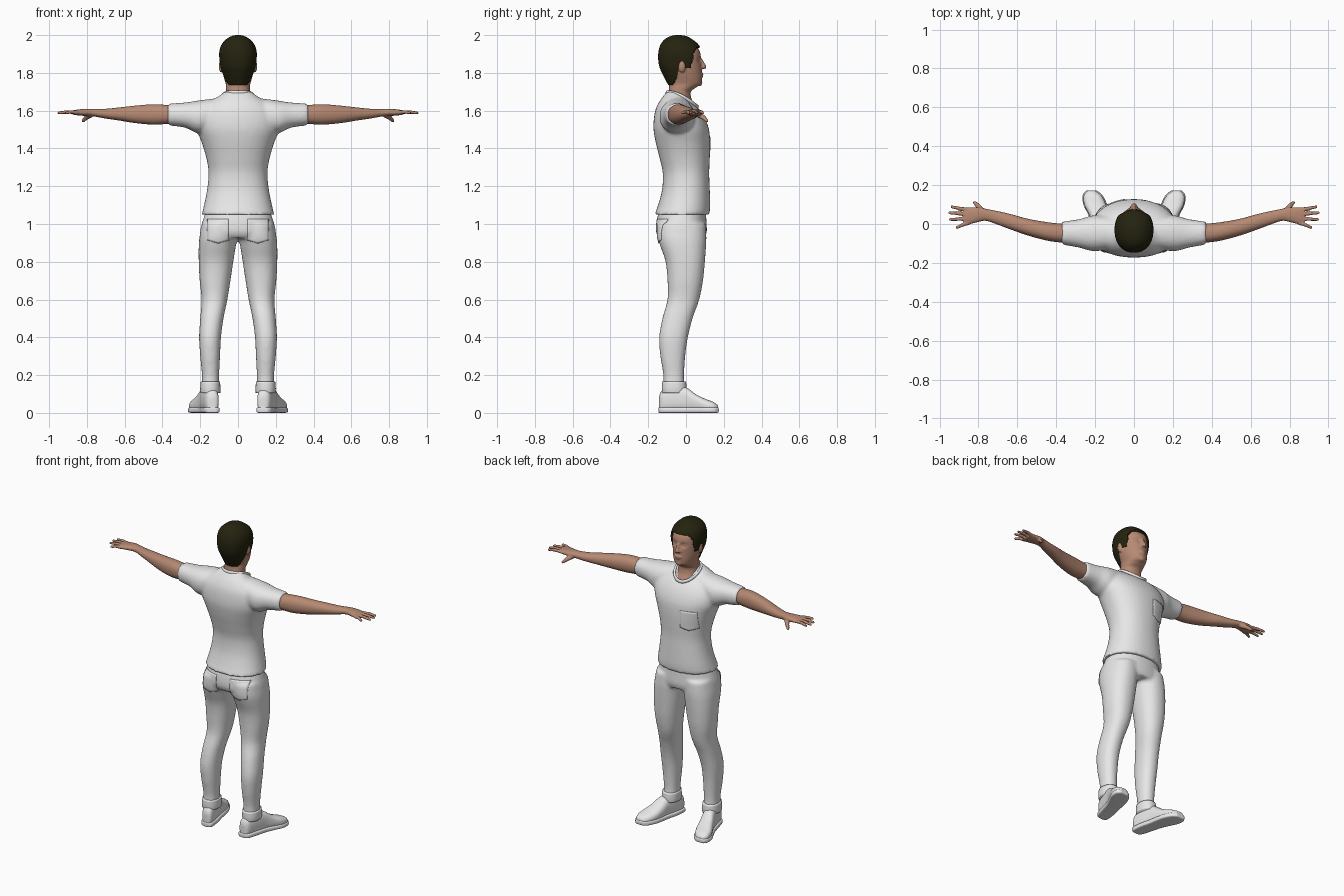
import bpy, bmesh, math
from mathutils import Vector, Matrix

cube = bpy.data.objects.get("Cube")
if cube:
    bpy.data.objects.remove(cube, do_unlink=True)


def material(name, rgb):
    m = bpy.data.materials.new(name)
    m.use_nodes = True
    m.diffuse_color = (*rgb, 1)
    m.node_tree.nodes["Principled BSDF"].inputs["Base Color"].default_value = (*rgb, 1)
    return m


cloth = material("pale grey cloth", (0.8, 0.8, 0.8))
skin = material("warm skin", (0.47, 0.25, 0.17))
dark_hair = material("dark brown hair", (0.018, 0.017, 0.005))


def spline(rows, steps):
    """Catmull-Rom rows passing through the given rows."""
    rows = [Vector(r) for r in rows]
    out = []
    for i in range(len(rows) - 1):
        p0, p1, p2, p3 = (rows[min(max(i + k, 0), len(rows) - 1)] for k in (-1, 0, 1, 2))
        for s in range(steps):
            t = s / steps
            out.append(p1 + 0.5 * t * (p2 - p0 + t * (2 * p0 - 5 * p1 + 4 * p2 - p3
                                                      + t * (3 * p1 - p0 - 3 * p2 + p3))))
    return out + [rows[-1]]


def skin_rings(bm, rings):
    vs = [[bm.verts.new(p) for p in ring] for ring in rings]
    n = len(vs[0])
    for a, b in zip(vs, vs[1:]):
        for k in range(n):
            bm.faces.new((a[k], a[(k + 1) % n], b[(k + 1) % n], b[k]))
    bm.faces.new(vs[0])
    bm.faces.new(vs[-1])
    return [v for ring in vs for v in ring]


def loft(bm, rows, axis="z", segs=40, power=2.2, steps=5):
    """Rows hold the place on the axis, then the bounds on the other two axes."""
    order = {"x": (0, 1, 2), "y": (1, 0, 2), "z": (2, 0, 1)}[axis]
    rings = []
    for t, a0, a1, b0, b1 in spline(rows, steps):
        ring = []
        for k in range(segs):
            c, s = math.cos(math.tau * k / segs), math.sin(math.tau * k / segs)
            p = Vector((0, 0, 0))
            p[order[0]] = t
            p[order[1]] = (a0 + a1 + (a1 - a0) * math.copysign(abs(c) ** (2 / power), c)) / 2
            p[order[2]] = (b0 + b1 + (b1 - b0) * math.copysign(abs(s) ** (2 / power), s)) / 2
            ring.append(p)
        rings.append(ring)
    return skin_rings(bm, rings)


def centred(rows):
    return [(z, -w, w, y0, y1) for z, w, y0, y1 in rows]


def blob(bm, place, size):
    bmesh.ops.create_uvsphere(bm, u_segments=16, v_segments=10, radius=1,
                              matrix=Matrix.Translation(place) @ Matrix.Diagonal((*size, 1)))


def finger(bm, points, r0, r1):
    pts = [Vector(p) for p in points]
    rings = []
    for i, p in enumerate(pts):
        q = (pts[min(i + 1, len(pts) - 1)] - pts[max(i - 1, 0)]).to_track_quat("Z", "Y")
        r = r0 + (r1 - r0) * i / (len(pts) - 1)
        rings.append([p + q @ Vector((r * math.cos(a), r * math.sin(a), 0))
                      for a in (math.tau * k / 12 for k in range(12))])
    skin_rings(bm, rings)
    blob(bm, pts[-1], (r1, r1, r1))


def mirror(bm):
    bmesh.ops.mirror(bm, geom=bm.verts[:] + bm.edges[:] + bm.faces[:], axis="X", merge_dist=0)


def finish(name, bm, mat, voxel=0, smooth=0):
    bmesh.ops.recalc_face_normals(bm, faces=bm.faces)
    me = bpy.data.meshes.new(name)
    bm.to_mesh(me)
    bm.free()
    me.materials.append(mat)
    me.polygons.foreach_set("use_smooth", [True] * len(me.polygons))
    ob = bpy.data.objects.new(name, me)
    bpy.context.collection.objects.link(ob)
    if voxel:
        rm = ob.modifiers.new("blend", "REMESH")
        rm.mode, rm.voxel_size, rm.use_smooth_shade = "VOXEL", voxel, True
        sm = ob.modifiers.new("soften", "SMOOTH")
        sm.factor, sm.iterations = 0.5, smooth
    return ob


def pocket(name, target, x, z, w, h, side):
    """Thin patch draped on a garment from the front or back."""
    bm = bmesh.new()
    bmesh.ops.create_grid(bm, x_segments=12, y_segments=12, size=0.5)
    for v in bm.verts:
        px, pz = v.co.x, v.co.y
        point = 0.15 * (0.5 - pz) * (1 - 2 * abs(px))
        v.co = (x + w * px, side * 0.4, z + h * (pz - point))
    ob = finish(name, bm, cloth)
    sw = ob.modifiers.new("drape", "SHRINKWRAP")
    sw.target, sw.wrap_method, sw.offset = target, "PROJECT", 0.001
    sw.use_project_y, sw.wrap_mode = True, "ABOVE_SURFACE"
    sw.use_positive_direction, sw.use_negative_direction = side < 0, side > 0
    so = ob.modifiers.new("thickness", "SOLIDIFY")
    so.thickness, so.offset = 0.007, 0


# T-shirt: sleeves blended into the torso
bm = bmesh.new()
loft(bm, [(0.08, -.12, .03, 1.52, 1.67), (0.2, -.14, .045, 1.48, 1.655),
          (0.28, -.122, .025, 1.51, 1.643), (0.37, -.106, .012, 1.522, 1.638)], "x")
mirror(bm)
loft(bm, centred([(1.05, .192, -.167, .125), (1.1, .18, -.148, .128), (1.18, .164, -.127, .126),
                  (1.27, .156, -.123, .123), (1.35, .168, -.14, .126), (1.43, .192, -.16, .128),
                  (1.5, .218, -.172, .122), (1.56, .22, -.17, .1), (1.61, .195, -.16, .066),
                  (1.65, .145, -.14, .02), (1.675, .105, -.122, 0), (1.7, .07, -.102, -.03)]))
shirt = finish("t_shirt", bm, cloth, 0.01, 5)
pocket("chest_pocket", shirt, -0.095, 1.41, 0.1, 0.11, 1)

# Round collar band that dips at the front
bm = bmesh.new()
ring = []
for k in range(48):
    c, s = math.cos(math.tau * k / 48), math.sin(math.tau * k / 48)
    ring.append(Vector((.08 * s, -.02 + .08 * c, 1.675 - .038 * c - .017 * c * c)))
rows = [[bm.verts.new(p + Vector((p.x, p.y + .02, 0)).normalized() * .008 * math.cos(a)
                      + Vector((0, 0, .012 * math.sin(a))))
         for a in (math.tau * j / 8 for j in range(8))] for p in ring]
for k in range(48):
    for j in range(8):
        a, b = rows[k], rows[(k + 1) % 48]
        bm.faces.new((a[j], b[j], b[(j + 1) % 8], a[(j + 1) % 8]))
finish("collar", bm, cloth)

# Trousers: two legs blended into the hips
bm = bmesh.new()
loft(bm, [(1.0, 0, .192, -.15, .105), (.93, .003, .204, -.15, .108), (.88, .012, .208, -.135, .106),
          (.8, .025, .208, -.108, .1), (.7, .04, .203, -.098, .09), (.6, .056, .193, -.098, .07),
          (.5, .077, .2, -.125, .035), (.4, .09, .206, -.142, .01), (.3, .095, .2, -.136, -.004),
          (.2, .1, .191, -.12, -.01), (.12, .1, .192, -.12, -.006)])
mirror(bm)
loft(bm, centred([(1.08, .165, -.14, .105), (1.02, .186, -.155, .108),
                  (.96, .2, -.158, .11), (.925, .18, -.14, .1)]))
trousers = finish("trousers", bm, cloth, 0.01, 5)
for side, label in ((1, "right"), (-1, "left")):
    pocket(label + "_seat_pocket", trousers, side * 0.105, 0.97, 0.11, 0.11, -1)

# Turned-up cuffs
bm = bmesh.new()
loft(bm, [(.105, .094, .198, -.126, .002), (.13, .093, .2, -.128, .004),
          (.165, .095, .197, -.126, 0)], steps=3)
mirror(bm)
finish("trouser_cuffs", bm, cloth)

# Shoes: soft uppers over flat soles, toes turned out
foot = [(-.143, .134, .018, .085), (-.125, .137, .035, .12), (-.06, .15, .042, .14),
        (0, .166, .043, .135), (.05, .182, .05, .1), (.1, .2, .056, .075),
        (.145, .213, .046, .058), (.17, .219, .022, .04)]
bm = bmesh.new()
loft(bm, [(y, x - w, x + w, .004, h) for y, x, w, h in foot], "y", power=2.6)
mirror(bm)
finish("shoe_uppers", bm, cloth, 0.006, 4)
bm = bmesh.new()
loft(bm, [(y * 1.02, x - w - .005, x + w + .005, 0, .03) for y, x, w, h in foot], "y", power=6)
mirror(bm)
finish("shoe_soles", bm, cloth, 0.005, 2)

# Bare arms and hands
bm = bmesh.new()
loft(bm, [(.3, -.1, 0, 1.535, 1.628), (.37, -.096, .002, 1.53, 1.63), (.45, -.085, .01, 1.526, 1.634),
          (.55, -.058, .028, 1.535, 1.626), (.63, -.03, .05, 1.548, 1.617), (.7, -.004, .066, 1.558, 1.61),
          (.76, .016, .078, 1.569, 1.61), (.8, .01, .086, 1.572, 1.61), (.84, 0, .086, 1.574, 1.607),
          (.875, -.004, .085, 1.579, 1.602)], "x")
for y, tip_x, tip_y in ((.073, .937, .088), (.05, .948, .058), (.027, .944, .023), (.006, .91, -.018)):
    mid = (0.86 + tip_x) / 2
    finger(bm, [(.85, y, 1.59), (mid, (y + tip_y) / 2, 1.594), (tip_x, tip_y, 1.588)], .011, .008)
finger(bm, [(.775, .06, 1.583), (.803, .094, 1.563), (.82, .11, 1.547)], .017, .009)
mirror(bm)
finish("arms_and_hands", bm, skin, 0.005, 3)

# Neck and head with pressed-in eye sockets
bm = bmesh.new()
head = loft(bm, centred([
    (1.56, .095, -.1, .088), (1.62, .074, -.1, .053), (1.66, .066, -.098, .03), (1.7, .063, -.093, .026),
    (1.722, .064, -.09, .052), (1.742, .065, -.09, .08), (1.77, .073, -.095, .085),
    (1.8, .081, -.115, .084), (1.84, .086, -.128, .083), (1.88, .089, -.132, .08),
    (1.92, .088, -.13, .07), (1.96, .07, -.11, .04), (1.985, .04, -.08, 0)]), segs=64, steps=8)
for v in head:
    if v.co.y > 0:
        d = ((abs(v.co.x) - .033) / .018) ** 2 + ((v.co.z - 1.868) / .013) ** 2
        v.co.y -= .014 * math.exp(-d)
        if v.co.z > 1.72:
            v.co.x *= 1 - 1.2 * v.co.y
# Facial features and ears
finger(bm, [(0, .078, 1.872), (0, .088, 1.85), (0, .097, 1.832)], .008, .012)
blob(bm, (0, .084, 1.793), (.026, .009, .006))
blob(bm, (0, .082, 1.782), (.021, .009, .006))
blob(bm, (0, .073, 1.748), (.024, .014, .018))
for side in (1, -1):
    blob(bm, (side * .011, .087, 1.829), (.009, .011, .008))
    blob(bm, (side * .032, .058, 1.867), (.013, .012, .009))
    blob(bm, (side * .09, -.022, 1.835), (.012, .019, .033))
finish("head_and_neck", bm, skin, 0.005, 3)

# Short hair: a shell around the skull trimmed along the hairline
hairline = [(1.735, -.07), (1.78, -.05), (1.8, -.044), (1.822, -.04), (1.824, .022), (1.87, .036),
            (1.905, .04), (1.935, .058), (1.945, 1), (2.1, 1)]


def hair_limit(z):
    for (z0, y0), (z1, y1) in zip(hairline, hairline[1:]):
        if z <= z1:
            return y0 + (y1 - y0) * (z - z0) / (z1 - z0)


bm = bmesh.new()
loft(bm, centred([(1.735, .062, -.094, .06), (1.79, .08, -.122, .08), (1.83, .092, -.14, .085),
                  (1.87, .098, -.147, .088), (1.91, .099, -.146, .084), (1.95, .087, -.135, .066),
                  (1.98, .06, -.11, .03), (1.995, .033, -.08, 0), (2.0, .012, -.055, -.025)]),
     segs=96, steps=8)
front = [f for f in bm.faces if len(f.verts) > 4 and f.calc_center_median().z < 1.8
         or f.calc_center_median().y > hair_limit(f.calc_center_median().z)]
bmesh.ops.delete(bm, geom=front, context="FACES")
hair = finish("hair", bm, dark_hair)
shell = hair.modifiers.new("thickness", "SOLIDIFY")
shell.thickness, shell.offset = 0.014, -1
